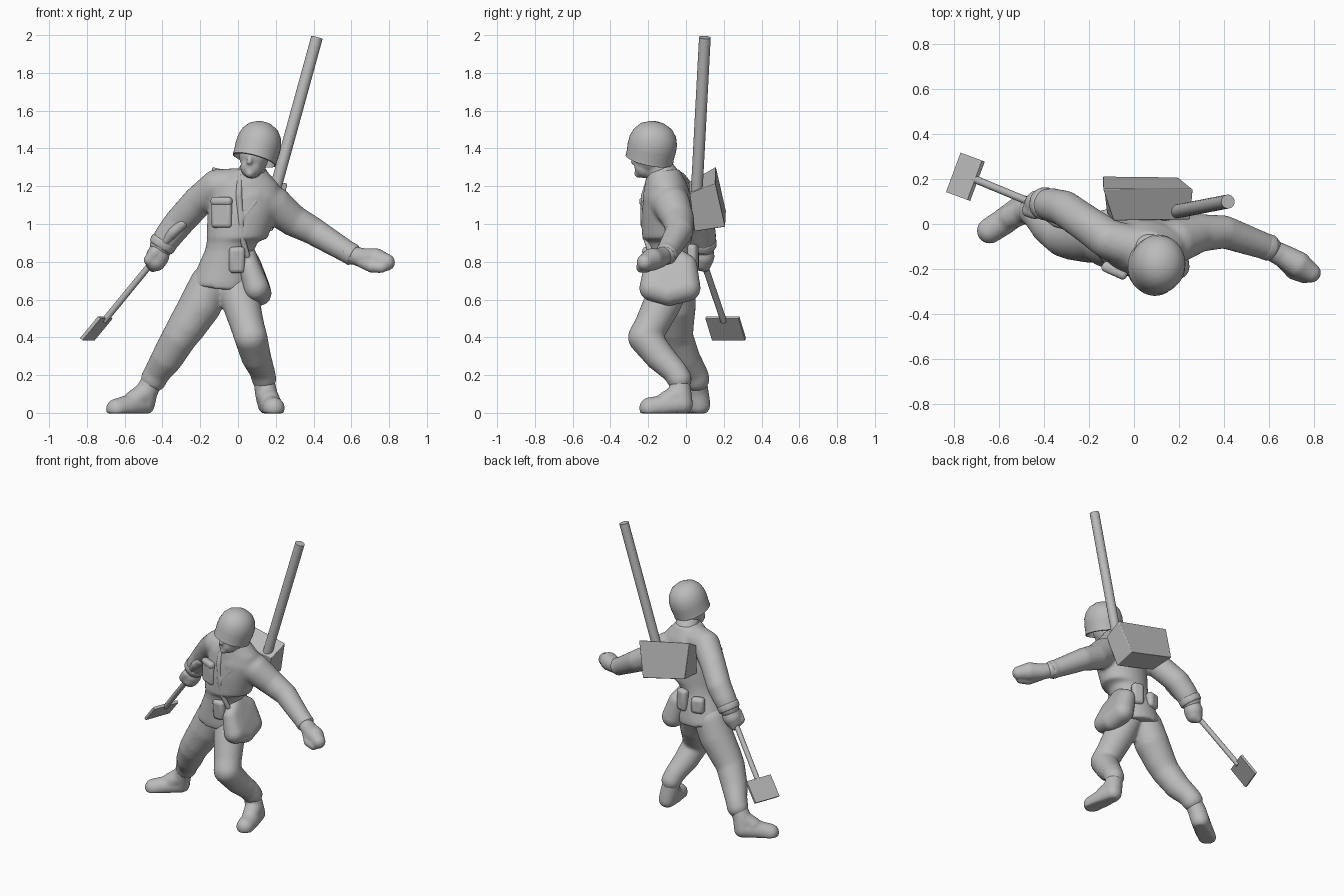
import bpy, bmesh, math
from mathutils import Vector, Matrix

if "Cube" in bpy.data.objects:
    bpy.data.objects.remove(bpy.data.objects["Cube"])

grey = bpy.data.materials.new("plain_grey")
grey.diffuse_color = (0.5, 0.5, 0.5, 1)
grey.use_nodes = True
grey.node_tree.nodes["Principled BSDF"].inputs["Base Color"].default_value = grey.diffuse_color


def finish(name, bm, voxel=0, smooth=5, bevel=0):
    """Turn a bmesh into an object; voxel > 0 fuses its overlapping volumes."""
    bmesh.ops.recalc_face_normals(bm, faces=bm.faces)
    me = bpy.data.meshes.new(name)
    bm.to_mesh(me)
    bm.free()
    me.materials.append(grey)
    ob = bpy.data.objects.new(name, me)
    bpy.context.collection.objects.link(ob)
    if voxel:
        m = ob.modifiers.new("fuse", 'REMESH')
        m.mode, m.voxel_size, m.use_smooth_shade = 'VOXEL', voxel, True
        s = ob.modifiers.new("soften", 'SMOOTH')
        s.factor, s.iterations = 0.5, smooth
    elif bevel:
        m = ob.modifiers.new("round", 'BEVEL')
        m.width, m.segments = bevel, 3
    if not voxel:
        bpy.context.view_layer.objects.active = ob
        ob.select_set(True)
        bpy.ops.object.shade_smooth_by_angle(angle=math.radians(40))
        ob.select_set(False)
    return ob


def ball(bm, p, r, scale=(1, 1, 1)):
    m = Matrix.Translation(p) @ Matrix.Diagonal((*scale, 1))
    return bmesh.ops.create_uvsphere(bm, u_segments=20, v_segments=14, radius=r, matrix=m)["verts"]


def rod(bm, a, b, r1, r2, seg=20):
    a, b = Vector(a), Vector(b)
    rot = (b - a).to_track_quat('Z', 'Y').to_matrix().to_4x4()
    return bmesh.ops.create_cone(bm, cap_ends=True, segments=seg, radius1=r1, radius2=r2,
                                 depth=(b - a).length,
                                 matrix=Matrix.Translation((a + b) / 2) @ rot)["verts"]


def chain(bm, pts):
    """Tapered limb through (x, y, z, radius) points."""
    for p in pts:
        ball(bm, p[:3], p[3])
    for p, q in zip(pts, pts[1:]):
        rod(bm, p[:3], q[:3], p[3], q[3])


def loft(bm, rings, n=32):
    """Closed stack of ellipses (cx, cy, z, rx, ry)."""
    loops = []
    for cx, cy, z, rx, ry in rings:
        loops.append([bm.verts.new((cx + rx * math.cos(t), cy + ry * math.sin(t), z))
                      for t in (math.tau * i / n for i in range(n))])
    for a, b in zip(loops, loops[1:]):
        for i in range(n):
            bm.faces.new((a[i], a[(i + 1) % n], b[(i + 1) % n], b[i]))
    bm.faces.new(loops[0][::-1])
    bm.faces.new(loops[-1])


def hexa(bm, c):
    """Box from 8 corners: bottom four, then top four."""
    v = [bm.verts.new(p) for p in c]
    for f in ((0, 3, 2, 1), (4, 5, 6, 7), (0, 1, 5, 4), (1, 2, 6, 5), (2, 3, 7, 6), (3, 0, 4, 7)):
        bm.faces.new([v[i] for i in f])


def pouch(name, pos, size, rot=(0, 0, 0)):
    bm = bmesh.new()
    bmesh.ops.create_cube(bm, size=1, matrix=Matrix.Diagonal((*size, 1)))
    ob = finish(name, bm, bevel=min(size) * 0.4)
    ob.location, ob.rotation_euler = pos, rot


# jacket with both sleeves; the hem tilts down toward the bag
bm = bmesh.new()
loft(bm, [(-.085, -.065, .655, .165, .132), (-.08, -.068, .69, .168, .134), (-.07, -.075, .76, .15, .128),
          (-.045, -.09, .86, .13, .118), (-.03, -.095, .905, .135, .122),
          (-.005, -.1, .925, .162, .132), (.02, -.1, 1.05, .182, .135),
          (.045, -.1, 1.14, .19, .128), (.045, -.105, 1.21, .17, .112), (.065, -.12, 1.29, .08, .085)])
for v in bm.verts:
    if v.co.z < .67:
        v.co.z -= .12 * (v.co.x + .09)
chain(bm, [(.06, -.12, 1.2, .1), (-.11, -.07, 1.2, .09), (-.21, .0, 1.12, .083),
           (-.31, .07, 1.01, .08), (-.365, .085, .94, .075), (-.40, .09, .89, .068)])
chain(bm, [(.07, -.11, 1.14, .12), (.19, -.075, 1.1, .1), (.29, -.04, 1.02, .085),
           (.40, -.035, .962, .074), (.5, -.07, .9, .066), (.6, -.105, .84, .058)])
finish("jacket", bm, .012, 4)

# cuffs, collar, placket and lapel
bm = bmesh.new()
rod(bm, (-.385, .088, .915), (-.41, .092, .875), .075, .072)
rod(bm, (.575, -.097, .855), (.615, -.11, .832), .06, .06)
rod(bm, (.07, -.115, 1.24), (.085, -.14, 1.30), .088, .072)
finish("cuffs_and_collar", bm, .009, 4)
bm = bmesh.new()
chain(bm, [(.01, -.19, 1.255, .016), (.005, -.221, 1.15, .018), (.015, -.224, 1.03, .018),
           (.02, -.214, .93, .016), (.05, -.18, .83, .016)])
chain(bm, [(.15, -.165, 1.23, .016), (.09, -.208, 1.12, .02), (.02, -.222, 1.02, .016)])
finish("strap_and_lapel", bm, .007, 4)

# trousers
bm = bmesh.new()
chain(bm, [(-.01, -.08, .68, .1), (.02, -.13, .57, .1), (.05, -.185, .46, .09), (.068, -.22, .4, .088),
           (.095, -.14, .3, .08), (.128, -.06, .22, .067), (.138, -.035, .18, .066)])
chain(bm, [(-.15, -.06, .68, .108), (-.2, -.06, .57, .113), (-.27, -.06, .46, .102),
           (-.31, -.055, .4, .094), (-.375, -.01, .29, .085), (-.43, .045, .21, .07), (-.445, .055, .18, .07)])
finish("trousers", bm, .012)

# boots, soles pressed flat on the ground
bm = bmesh.new()
chain(bm, [(.137, -.035, .17, .055), (.15, -.03, .1, .06), (.16, -.02, .045, .057),
           (.178, -.12, .035, .06), (.19, -.19, .025, .058)])
chain(bm, [(.15, -.03, .1, .058), (.17, -.1, .062, .055)])
chain(bm, [(-.45, .055, .18, .056), (-.485, .06, .11, .06), (-.5, .07, .045, .06),
           (-.58, .01, .035, .06), (-.642, -.03, .018, .058)])
chain(bm, [(-.485, .06, .11, .058), (-.55, .03, .066, .055)])
for v in bm.verts:
    v.co.z = max(v.co.z, -.003)
finish("boots", bm, .01, 4)

# open hand and gripping hand
bm = bmesh.new()
chain(bm, [(.58, -.1, .845, .046), (.66, -.14, .82, .052), (.73, -.18, .812, .06), (.787, -.217, .797, .045)])
chain(bm, [(.66, -.16, .8, .035), (.71, -.215, .775, .034), (.76, -.235, .77, .03)])
finish("open_hand", bm, .009, 4)
bm = bmesh.new()
chain(bm, [(-.4, .09, .9, .05), (-.425, .09, .83, .062), (-.435, .085, .805, .056)])
chain(bm, [(-.44, .05, .85, .03), (-.47, .06, .81, .03), (-.45, .1, .775, .03)])
finish("gripping_hand", bm, .009, 4)

# neck and head with nose and chin
bm = bmesh.new()
rod(bm, (.075, -.13, 1.22), (.09, -.165, 1.36), .065, .06)
ball(bm, (.085, -.185, 1.365), .08, (1, 1.12, 1.2))
ball(bm, (.07, -.215, 1.3), .058, (1, 1, 1))
chain(bm, [(.065, -.268, 1.36, .013), (.06, -.276, 1.33, .017)])
ball(bm, (.063, -.25, 1.268), .024)
finish("head", bm, .008, 4)

# helmet: revolved rounded shell with a barely flared brim
prof = [(0, .128), (.045, .121), (.083, .1), (.109, .066), (.122, .025), (.124, -.015),
        (.121, -.055), (.122, -.082), (.115, -.085), (.108, -.045), (.1, .03), (0, .09)]
bm = bmesh.new()
vs = [bm.verts.new((r, 0, z)) for r, z in prof]
es = [bm.edges.new(p) for p in zip(vs, vs[1:])]
bmesh.ops.spin(bm, geom=vs + es, axis=(0, 0, 1), cent=(0, 0, 0), angle=math.tau, steps=40)
bmesh.ops.remove_doubles(bm, verts=bm.verts, dist=1e-4)
helmet = finish("helmet", bm)
helmet.location, helmet.rotation_euler = (.108, -.178, 1.417), (-.2, .27, 0)
helmet.scale = (.97, 1.05, 1)

# side bag: rounded hull, wide at the bottom
bm = bmesh.new()
for y, z, x, r in ((-.18, .66, .098, .068), (.008, .66, .1, .07), (-.09, .632, .112, .066),
                   (-.17, .77, .062, .055), (.0, .78, .065, .06), (-.09, .85, .045, .045)):
    ball(bm, (x, y, z), r)
res = bmesh.ops.convex_hull(bm, input=bm.verts)
bmesh.ops.delete(bm, geom=list({g for g in res["geom_interior"] + res["geom_unused"]
                               if isinstance(g, bmesh.types.BMVert)}), context='VERTS')
finish("side_bag", bm, .011, 5)

# pockets and belt pouches
pouch("chest_pocket", (-.085, -.203, 1.06), (.115, .045, .16), (0, 0, -.42))
pouch("pocket_flap", (-.087, -.208, 1.12), (.12, .045, .045), (0, 0, -.42))
pouch("front_pouch", (-.005, -.2, .81), (.085, .055, .14), (.1, 0, 0))
pouch("rear_pouch", (-.12, .035, .81), (.09, .06, .11), (0, 0, .25))
pouch("rear_canteen", (.0, .035, .82), (.08, .055, .15), (0, 0, -.3))

# backpack: tilted box, lower on one side
bm = bmesh.new()
hexa(bm, [(-.12, .045, 1.04), (.18, .045, .96), (.195, .208, .985), (-.138, .212, 1.065),
          (-.09, .015, 1.22), (.25, .02, 1.16), (.262, .155, 1.215), (-.138, .158, 1.303)])
finish("backpack", bm, bevel=.005)

# launcher tube
bm = bmesh.new()
rod(bm, (.185, .055, 1.14), (.418, .1, 1.988), .031, .031, 24)
finish("long_tube", bm)

# shovel: handle, grip and flat blade
bm = bmesh.new()
rod(bm, (-.71, .2, .485), (-.3, .03, .985), .017, .017, 16)
finish("shovel_handle", bm)
bm = bmesh.new()
chain(bm, [(-.39, .04, .9, .022), (-.345, .012, .955, .028), (-.295, .0, 1.0, .028)])
finish("shovel_grip", bm, .008, 3)
bm = bmesh.new()
low = [Vector(p) for p in ((-.765, .315, .39), (-.83, .14, .39), (-.735, .105, .505), (-.67, .28, .505))]
n = (low[1] - low[0]).cross(low[3] - low[0]).normalized() * .009
hexa(bm, [p - n for p in low] + [p + n for p in low])
finish("shovel_blade", bm)
